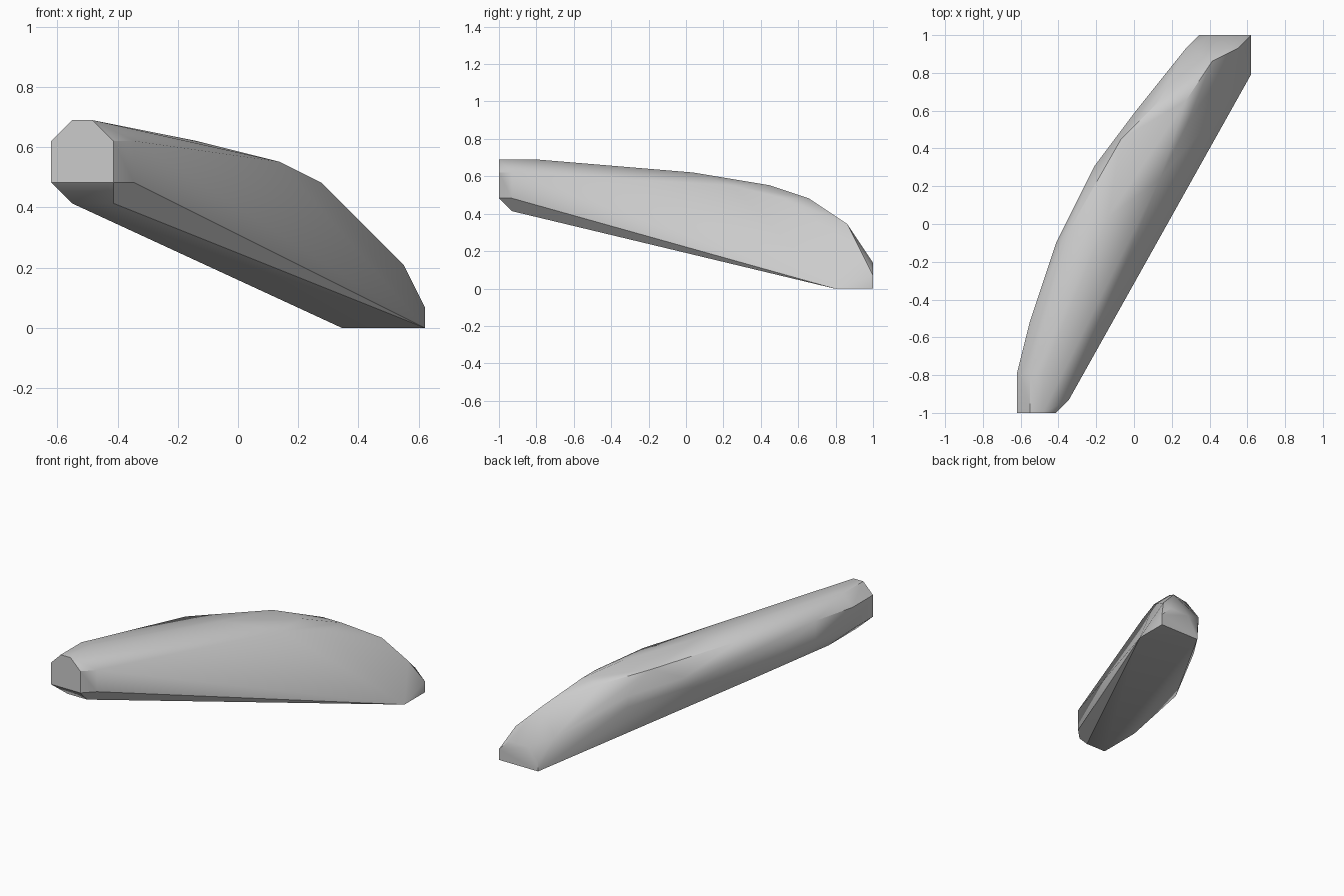
import bpy
import bmesh
import math
from mathutils import Vector

default_cube = bpy.data.objects.get("Cube")
if default_cube:
    bpy.data.objects.remove(default_cube, do_unlink=True)

# The shape lies on a regular grid: 18 x 29 x 10 cells
CELL = 2 / 29


def grid_point(i, j, k):
    return Vector((i * CELL - 9 * CELL, j * CELL - 1, k * CELL))


# Blunt front end and the bevel behind it
front_end = [(0, 0, 7), (0, 0, 9), (1, 0, 10), (2, 0, 10), (3, 0, 9), (3, 0, 7)]
front_bevel = [(1, 1, 6), (3, 1, 6), (4, 1, 7), (4, 1, 9)]

# Low rear end with its small flat foot
rear_end = [(14, 29, 0), (14, 29, 1), (15, 29, 2), (17, 29, 2), (18, 29, 1), (18, 29, 0)]
rear_foot = [(18, 26, 0)]

# Ridge sinking towards the rear
crest = [(1, 3, 10), (2, 3, 10), (7, 15, 9), (11, 21, 8), (13, 24, 7), (15, 27, 5), (17, 28, 3)]
inner_shoulder = [(11, 18, 8), (13, 22, 7)]
outer_shoulder = [(4, 14, 9), (8, 21, 8), (11, 24, 7)]

# Bowed outer side
outer_side = [(0, 3, 9), (1, 7, 9), (3, 13, 8), (6, 19, 7), (9, 23, 6), (13, 28, 3)]
outer_lower = [(0, 3, 7), (1, 5, 6), (1, 7, 7), (3, 13, 5.5), (6, 19, 6), (9, 23, 5)]


def make_material(name, value):
    mat = bpy.data.materials.new(name)
    mat.use_nodes = True
    colour = (value, value, value, 1)
    mat.diffuse_color = colour
    mat.node_tree.nodes["Principled BSDF"].inputs["Base Color"].default_value = colour
    return mat


def make_hull(name, sections, material):
    """Wrap a convex skin around all section points."""
    bm = bmesh.new()
    for section in sections:
        for point in section:
            bm.verts.new(grid_point(*point))
    result = bmesh.ops.convex_hull(bm, input=list(bm.verts))
    leftover = {v for key in ("geom_interior", "geom_unused") for v in result[key]
                if isinstance(v, bmesh.types.BMVert)}
    leftover = [v for v in leftover if v.is_valid and not v.link_faces]
    bmesh.ops.delete(bm, geom=leftover, context="VERTS")
    # Merge coplanar triangles into clean polygons
    bmesh.ops.dissolve_limit(bm, angle_limit=math.radians(1),
                             verts=list(bm.verts), edges=list(bm.edges))
    bmesh.ops.recalc_face_normals(bm, faces=list(bm.faces))
    mesh = bpy.data.meshes.new(name)
    bm.to_mesh(mesh)
    bm.free()
    mesh.materials.append(material)
    obj = bpy.data.objects.new(name, mesh)
    bpy.context.collection.objects.link(obj)
    return obj


grey = make_material("plain_grey", 0.6)
body = make_hull("curved_body", [front_end, front_bevel, rear_end, rear_foot, crest,
                                 inner_shoulder, outer_shoulder, outer_side, outer_lower], grey)

# Smooth shading with sharp edges kept
bpy.ops.object.select_all(action="DESELECT")
body.select_set(True)
bpy.context.view_layer.objects.active = body
bpy.ops.object.shade_smooth_by_angle(angle=math.radians(35))
